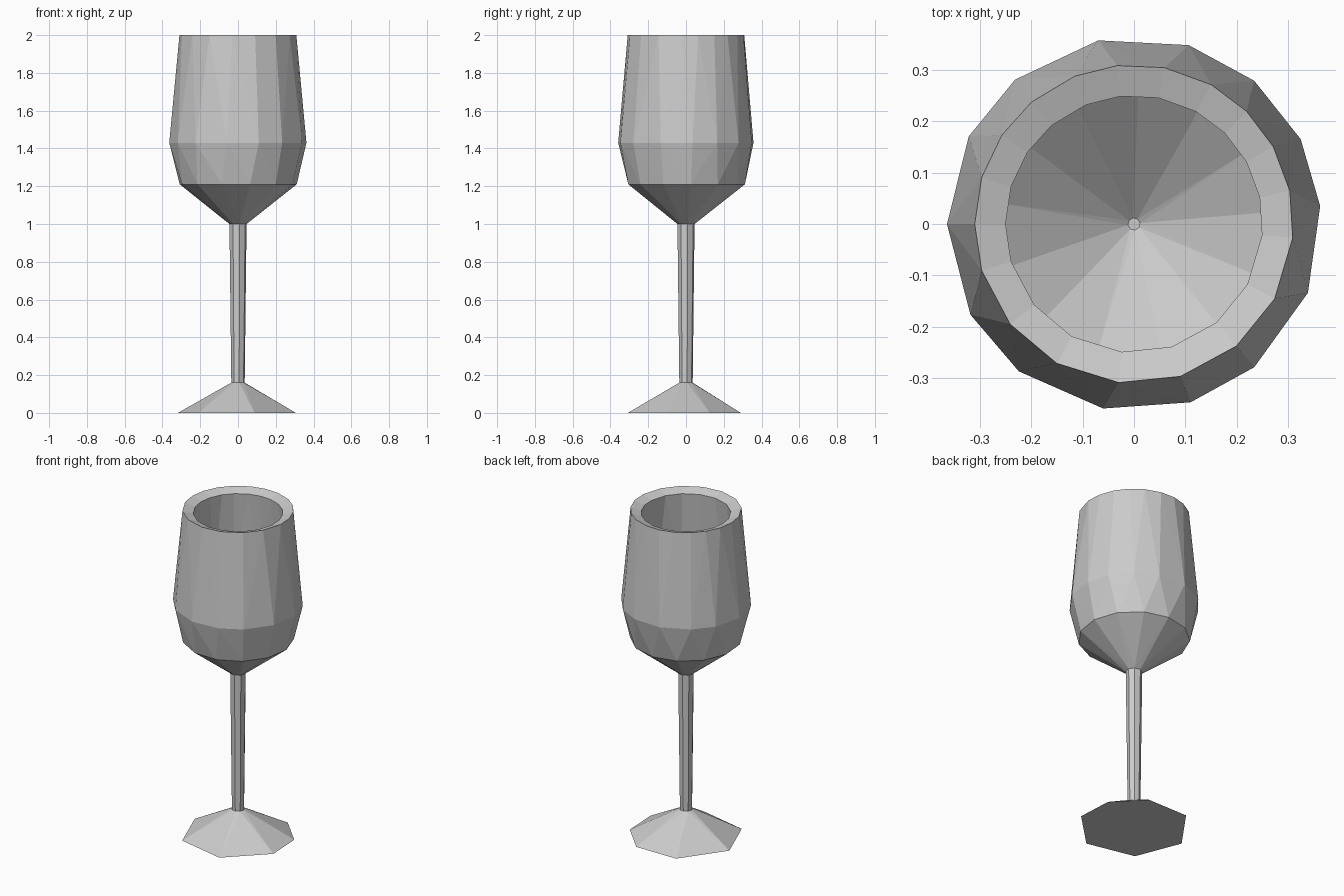
import bpy
from math import sin, cos, radians

if "Cube" in bpy.data.objects:
    bpy.data.objects.remove(bpy.data.objects["Cube"])


def even(n, start=0.0):
    return [start + 360 * k / n for k in range(n)]


def zip_rings(a, b):
    """Triangles joining two rings with different vertex counts (index, angle in degrees)."""
    a = a + [(a[0][0], a[0][1] + 360)]
    b = b + [(b[0][0], b[0][1] + 360)]
    i = j = 0
    tris = []
    while i < len(a) - 1 or j < len(b) - 1:
        step_a = j == len(b) - 1 or (
            i < len(a) - 1 and a[i][1] + a[i + 1][1] <= b[j][1] + b[j + 1][1])
        if step_a:
            tris.append((a[i][0], a[i + 1][0], b[j][0]))
            i += 1
        else:
            tris.append((a[i][0], b[j + 1][0], b[j][0]))
            j += 1
    return tris


def loft(name, rings, cap_start=False, cap_end=False):
    """Flat-shaded lathe through (angles, radius, z) rings."""
    verts, faces, loops = [], [], []
    for angles, r, z in rings:
        n = len(verts)
        loops.append([(n + k, t) for k, t in enumerate(angles)])
        verts += [(r * cos(radians(t)), r * sin(radians(t)), z) for t in angles]
    for a, b in zip(loops, loops[1:]):
        faces += zip_rings(a, b)
    if cap_start:
        faces.append([v for v, _ in reversed(loops[0])])
    if cap_end:
        faces.append([v for v, _ in loops[-1]])
    mesh = bpy.data.meshes.new(name)
    mesh.from_pydata(verts, [], faces)
    obj = bpy.data.objects.new(name, mesh)
    bpy.context.collection.objects.link(obj)
    return obj


# Uneven facet angles for the foot, the belly and the rim
foot_a = [23, 65, 115, 174, 229, 286, 343]
belly_a = [5.5, 27, 50, 73, 101, 129.5, 152, 180, 209, 232, 260.5, 287.6, 310, 338.4]
rim_a = [12, 29, 45, 61, 79, 96, 112, 130, 146, 163, 180,
         197, 219, 241, 264.5, 287, 310, 332, 355]
stem_a = even(8, 10)
shoulder_a = even(13, 5)

# Seven-sided foot
loft("foot", [(foot_a, 0.32, 0), (stem_a, 0.036, 0.16)], cap_start=True)

# Slim stem
loft("stem", [(stem_a, 0.036, 0.16), (stem_a, 0.046, 1.0)])

# Hollow bowl: outside going up, sloped rim, inside going down
loft("bowl", [
    (stem_a, 0.046, 1.0),
    (shoulder_a, 0.312, 1.21),
    (belly_a, 0.364, 1.43),
    (rim_a, 0.31, 2.0),
    (rim_a, 0.25, 1.98),
    (belly_a, 0.302, 1.43),
    (shoulder_a, 0.265, 1.25),
    (stem_a, 0.012, 1.05),
], cap_end=True)
